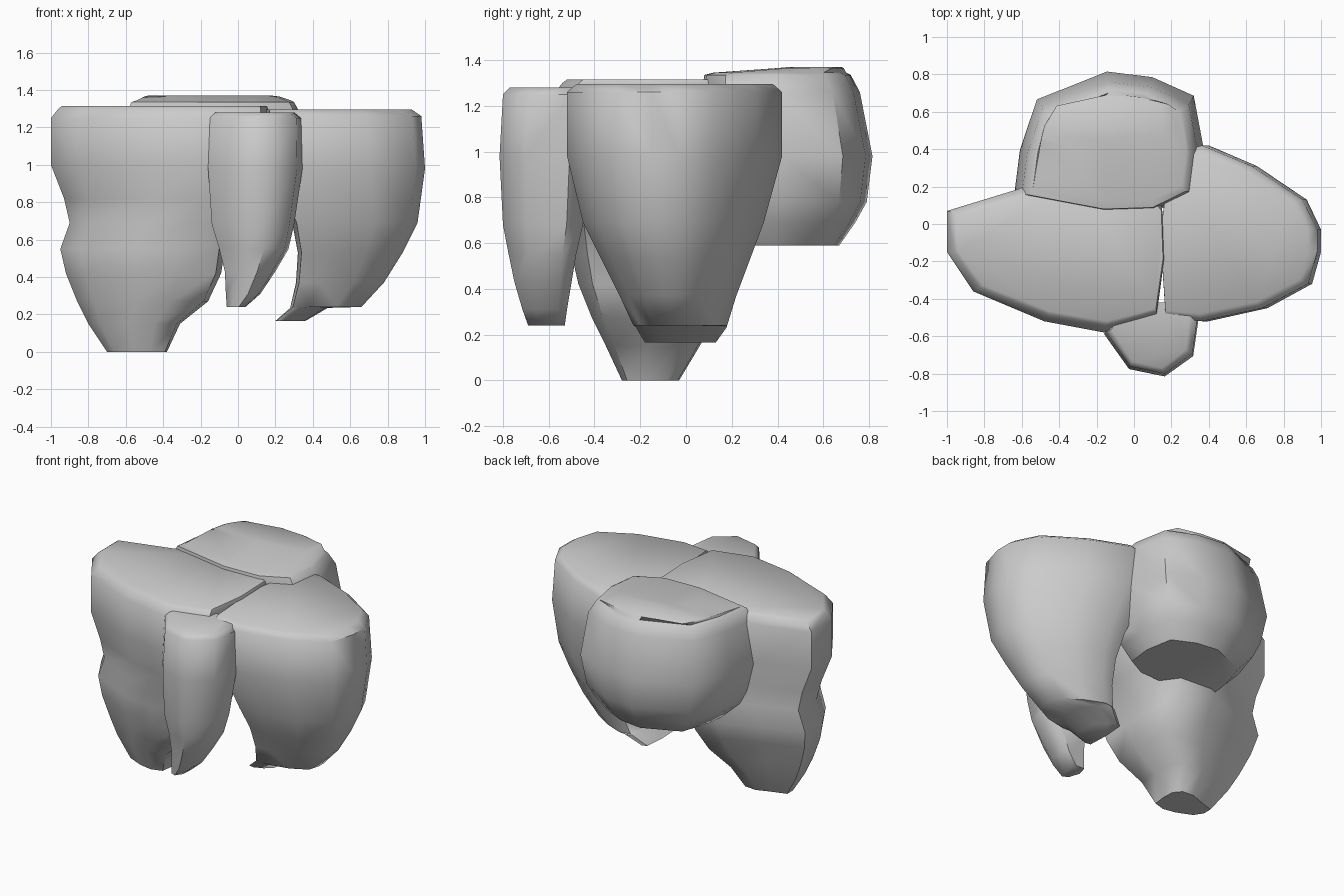
import bpy, bmesh, math


def lobe(name, outline, layers):
    """Loft one outline through layers (z, x0, x1, y0, y1), capped both ends."""
    xs = [p[0] for p in outline]
    ys = [p[1] for p in outline]
    lx, hx, ly, hy = min(xs), max(xs), min(ys), max(ys)
    bm = bmesh.new()
    rings = []
    for z, x0, x1, y0, y1 in layers:
        rings.append([bm.verts.new((x0 + (x - lx) / (hx - lx) * (x1 - x0),
                                    y0 + (y - ly) / (hy - ly) * (y1 - y0), z))
                      for x, y in outline])
    n = len(outline)
    for a, b in zip(rings, rings[1:]):
        for i in range(n):
            j = (i + 1) % n
            bm.faces.new((a[i], a[j], b[j], b[i]))
    bm.faces.new(rings[0])
    bm.faces.new(rings[-1])
    bmesh.ops.recalc_face_normals(bm, faces=bm.faces)
    mesh = bpy.data.meshes.new(name)
    bm.to_mesh(mesh)
    bm.free()
    ob = bpy.data.objects.new(name, mesh)
    bpy.context.collection.objects.link(ob)
    bpy.ops.object.select_all(action='DESELECT')
    bpy.context.view_layer.objects.active = ob
    ob.select_set(True)
    bpy.ops.object.shade_smooth_by_angle(angle=math.radians(50))
    return ob


# Left lobe, waisted and reaching the base
lobe("left_lobe",
     [(-1, .07), (-1, -.15), (-.86, -.36), (-.48, -.52), (-.16, -.58),
      (.12, -.5), (.16, -.2), (.15, .1), (0, .28), (-.3, .3), (-.64, .18)],
     [(0, -.70, -.38, -.28, -.03),
      (.15, -.80, -.31, -.35, .06),
      (.27, -.86, -.16, -.41, .13),
      (.42, -.92, -.09, -.47, .21),
      (.55, -.95, -.07, -.50, .27),
      (.69, -.90, .02, -.52, .28),
      (.82, -.93, .10, -.55, .29),
      (1.0, -1.0, .16, -.58, .30),
      (1.25, -1.0, .16, -.58, .30),
      (1.30, -.96, .16, -.54, .27),
      (1.315, -.94, .155, -.52, .25)])

# Right lobe with a hooked lower tip
lobe("right_lobe",
     [(.37, .42), (.64, .31), (.92, .13), (1, -.03), (1, -.15), (.95, -.32),
      (.7, -.45), (.37, -.52), (.17, -.5), (.14, -.05), (.2, .38)],
     [(.165, .20, .36, -.18, .13),
      (.235, .28, .48, -.22, .18),
      (.24, .28, .66, -.23, .18),
      (.37, .31, .78, -.29, .22),
      (.53, .32, .88, -.37, .28),
      (.69, .29, .96, -.45, .34),
      (.98, .18, 1.0, -.52, .42),
      (1.26, .14, .98, -.52, .42),
      (1.295, .14, .93, -.48, .38)])

# Small pointed front lobe
lobe("front_lobe",
     [(-.16, -.58), (-.02, -.77), (.18, -.81), (.34, -.70), (.37, -.5),
      (.28, -.42), (-.06, -.42)],
     [(.24, -.06, .04, -.69, -.53),
      (.31, -.065, .12, -.715, -.52),
      (.43, -.07, .20, -.75, -.50),
      (.55, -.10, .27, -.775, -.48),
      (.68, -.14, .30, -.80, -.45),
      (.98, -.16, .345, -.815, -.43),
      (1.25, -.15, .34, -.80, -.42),
      (1.28, -.12, .30, -.77, -.42)])

# Tall back lobe with a stepped crown and a flat underside
lobe("back_lobe",
     [(-.63, .16), (-.60, .40), (-.51, .67), (-.14, .82), (.10, .79),
      (.32, .69), (.37, .42), (.34, .18), (.14, .08), (-.16, .07)],
     [(.59, -.45, .22, .14, .67),
      (.69, -.55, .29, .10, .74),
      (.78, -.59, .33, .09, .79),
      (.98, -.64, .37, .07, .815),
      (1.26, -.60, .34, .07, .76),
      (1.335, -.57, .30, .08, .72),
      (1.345, -.54, .28, .12, .70),
      (1.365, -.50, .22, .40, .69),
      (1.37, -.48, .18, .45, .68)])
